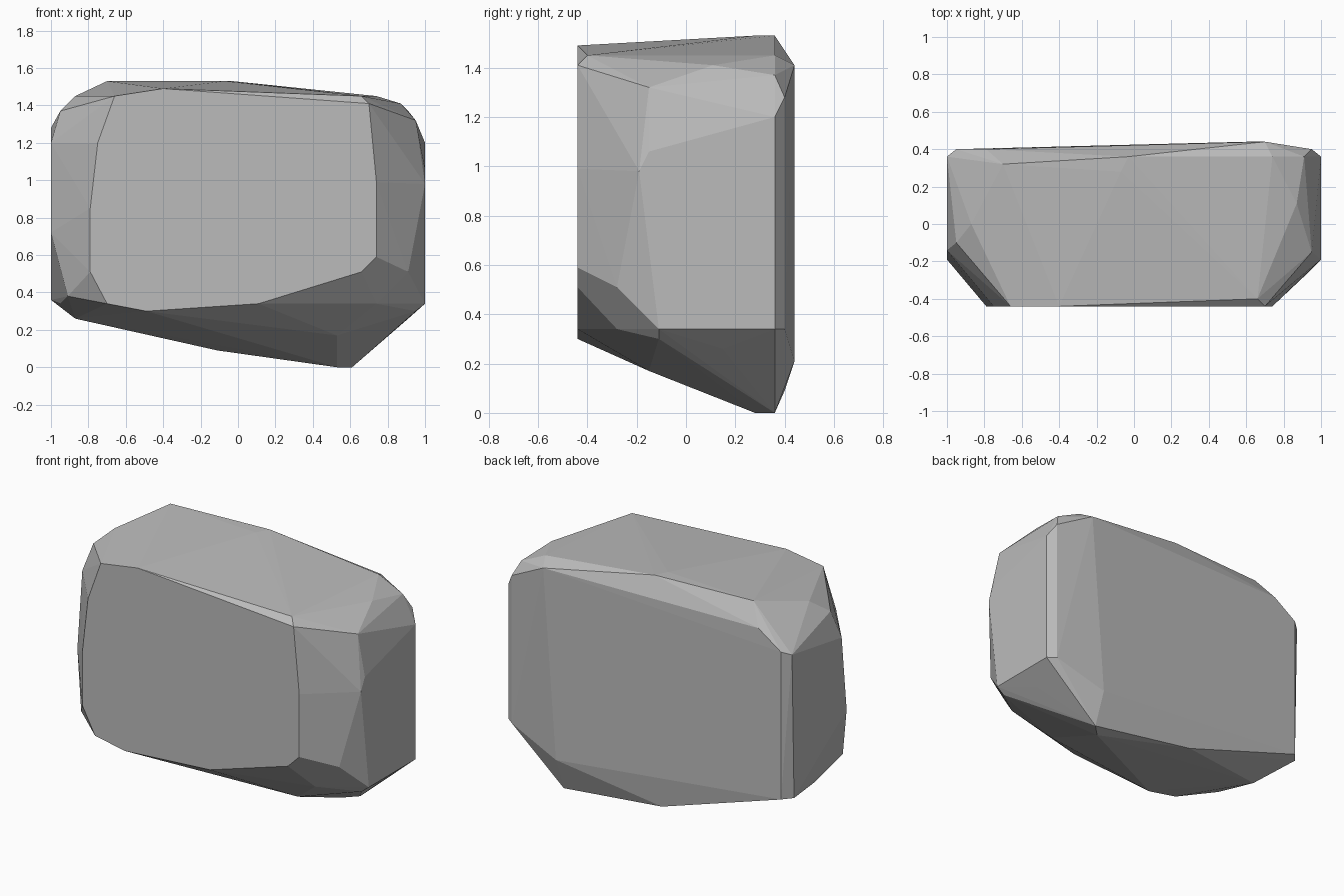
import bpy
import bmesh
import math

cube = bpy.data.objects.get("Cube")
if cube:
    bpy.data.objects.remove(cube, do_unlink=True)

# Flat front facet (x, z)
FRONT = [(-0.70, 0.34), (-0.49, 0.30), (0.11, 0.34), (0.66, 0.51),
         (0.74, 0.59), (0.74, 0.99), (0.70, 1.41), (-0.40, 1.49),
         (-0.66, 1.45), (-0.75, 1.20), (-0.79, 0.85), (-0.79, 0.51)]
# Flat facets on the two ends (y, z)
LEFT_END = [(-0.19, 0.98), (-0.15, 1.06), (0.36, 1.20), (0.36, 0.34), (-0.11, 0.34)]
RIGHT_END = [(-0.19, 0.72), (-0.14, 1.20), (0.36, 1.28), (0.34, 0.36)]
# Chipped corners along the crown
CROWN = [(-0.70, 0.32, 1.53), (-0.07, 0.28, 1.53), (-0.03, 0.36, 1.53),
         (0.66, -0.40, 1.45), (0.74, 0.36, 1.45), (0.87, 0.11, 1.41),
         (0.95, -0.15, 1.32), (0.91, 0.36, 1.37), (-0.87, 0.0, 1.45),
         (-0.95, -0.10, 1.37)]
# Corners of the broad back facet
BACK = [(0.70, 0.44, 1.41), (0.61, 0.44, 0.21), (0.95, 0.40, 1.28),
        (0.95, 0.40, 0.34), (-0.79, 0.40, 1.41), (-0.95, 0.40, 1.30),
        (-0.95, 0.40, 0.36), (-0.11, 0.40, 0.09)]
# Sloping underside
BASE = [(0.61, 0.36, 0.0), (0.53, 0.28, 0.0), (0.53, -0.15, 0.17),
        (0.74, -0.28, 0.34), (0.91, -0.28, 0.51), (0.95, -0.11, 0.30),
        (0.91, 0.15, 0.26), (-0.87, 0.10, 0.26), (-0.95, 0.07, 0.34),
        (-0.91, -0.28, 0.38)]

points = [(x, -0.44, z) for x, z in FRONT]
points += [(1.0, y, z) for y, z in LEFT_END]
points += [(-1.0, y, z) for y, z in RIGHT_END]
points += CROWN + BACK + BASE

# Wrap the facets into one solid stone
bm = bmesh.new()
for p in points:
    bm.verts.new(p)
bmesh.ops.convex_hull(bm, input=bm.verts[:], use_existing_faces=False)
bmesh.ops.delete(bm, geom=[v for v in bm.verts if not v.link_faces], context="VERTS")
bmesh.ops.dissolve_limit(bm, angle_limit=math.radians(0.5),
                         verts=bm.verts[:], edges=bm.edges[:])
bmesh.ops.recalc_face_normals(bm, faces=bm.faces[:])
mesh = bpy.data.meshes.new("rock")
bm.to_mesh(mesh)
bm.free()

# Plain grey stone
stone = bpy.data.materials.new("stone grey")
stone.use_nodes = True
colour = (0.50, 0.50, 0.50, 1.0)
stone.diffuse_color = colour
bsdf = stone.node_tree.nodes["Principled BSDF"]
bsdf.inputs["Base Color"].default_value = colour
bsdf.inputs["Roughness"].default_value = 0.9
mesh.materials.append(stone)

rock = bpy.data.objects.new("rock", mesh)
bpy.context.scene.collection.objects.link(rock)
